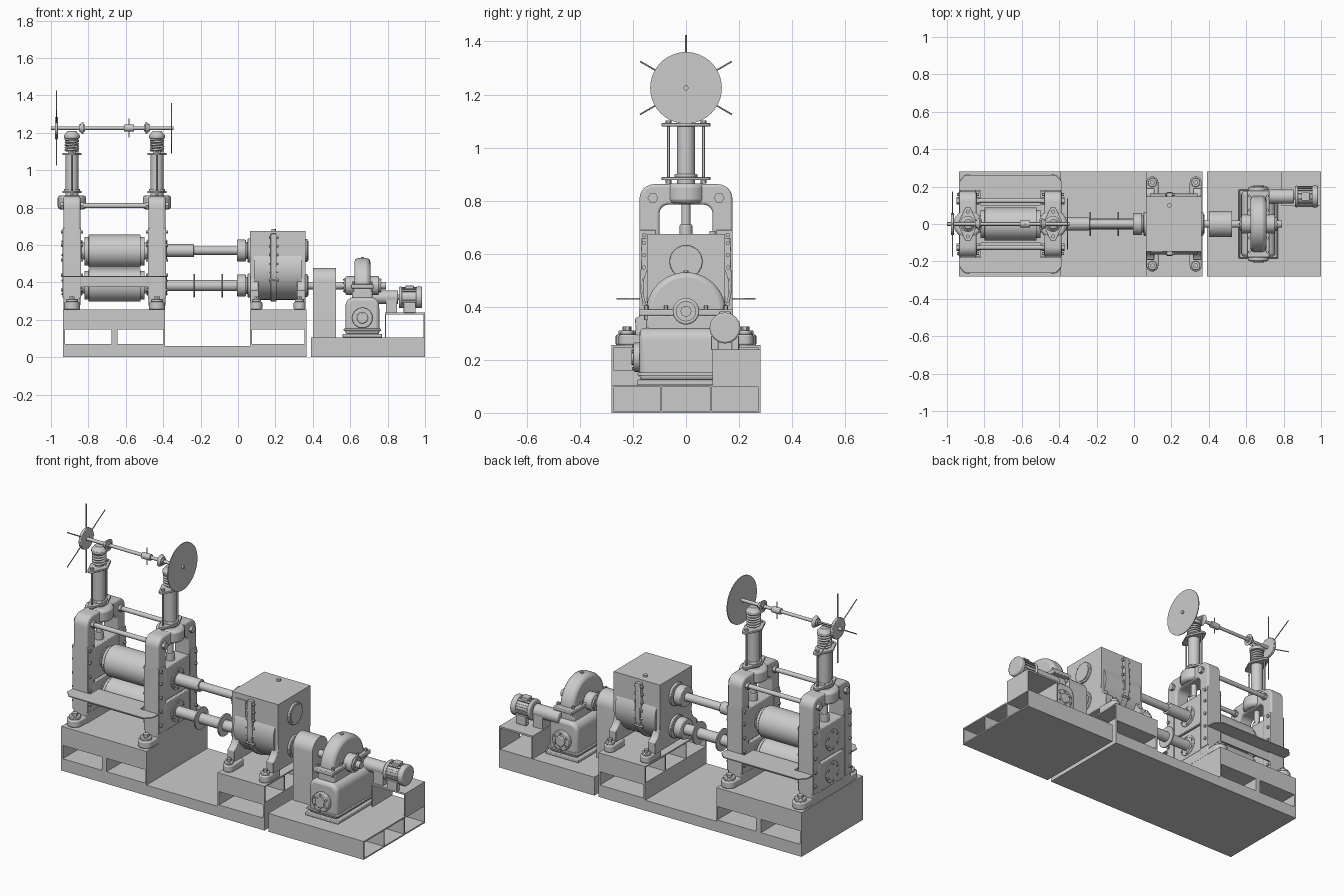
import bpy, bmesh, math
from math import pi, sin, cos, radians
from mathutils import Matrix

if "Cube" in bpy.data.objects:
    bpy.data.objects.remove(bpy.data.objects["Cube"])

ROT = {'X': Matrix.Rotation(pi / 2, 4, 'Y'), 'Y': Matrix.Rotation(-pi / 2, 4, 'X'), 'Z': Matrix()}


def finish(bm, name, bevel=0, segs=2):
    bmesh.ops.recalc_face_normals(bm, faces=bm.faces)
    me = bpy.data.meshes.new(name)
    bm.to_mesh(me)
    bm.free()
    ob = bpy.data.objects.new(name, me)
    bpy.context.collection.objects.link(ob)
    if bevel:
        m = ob.modifiers.new("round", 'BEVEL')
        m.width, m.segments, m.limit_method, m.angle_limit = bevel, segs, 'ANGLE', radians(40)
    return ob


def box(name, x0, x1, y0, y1, z0, z1, bevel=0):
    bm = bmesh.new()
    m = Matrix.Translation(((x0 + x1) / 2, (y0 + y1) / 2, (z0 + z1) / 2)) @ Matrix.Diagonal((x1 - x0, y1 - y0, z1 - z0, 1))
    bmesh.ops.create_cube(bm, size=1, matrix=m)
    return finish(bm, name, bevel)


def cyl(name, axis, a, b, c, r, r2=None, n=32, bevel=0):
    """Cylinder or cone along axis from a to b; c holds the other two coordinates in order."""
    pos = list(c)
    pos.insert('XYZ'.index(axis), (a + b) / 2)
    bm = bmesh.new()
    bmesh.ops.create_cone(bm, cap_ends=True, segments=n, radius1=r, radius2=r if r2 is None else r2,
                          depth=b - a, matrix=Matrix.Translation(pos) @ ROT[axis])
    return finish(bm, name, bevel)


def prism(name, axis, a, b, pts, bevel=0, segs=2):
    """Extrude a 2D outline along axis from a to b."""
    bm = bmesh.new()
    i = 'XYZ'.index(axis)
    vs = []
    for p in pts:
        q = list(p)
        q.insert(i, a)
        vs.append(bm.verts.new(q))
    f = bm.faces.new(vs)
    ext = bmesh.ops.extrude_face_region(bm, geom=[f])['geom']
    d = [0, 0, 0]
    d[i] = b - a
    bmesh.ops.translate(bm, vec=d, verts=[v for v in ext if isinstance(v, bmesh.types.BMVert)])
    return finish(bm, name, bevel, segs)


def arc(cx, cy, r, a0, a1, n=8):
    return [(cx + r * cos(radians(a0 + (a1 - a0) * i / n)), cy + r * sin(radians(a0 + (a1 - a0) * i / n))) for i in range(n + 1)]


def bolt_ring(name, axis, a, b, c, R, n, r=0.007):
    for i in range(n):
        t = 2 * pi * (i + .5) / n
        cyl(name, axis, a, b, (c[0] + R * cos(t), c[1] + R * sin(t)), r, n=6)


def foot(name, x, s, w):
    """Rounded foot pad with hold-down boss and nut on side s."""
    pts = [(x - w, s * .13), (x + w, s * .13)] + arc(x, s * .222, w, 0, s * 180, 12)
    prism(name, 'Z', .255, .295, pts, .006)
    cyl(name + "_boss", 'Z', .295, .31, (x, s * .222), w * .75, bevel=.003)
    cyl(name + "_nut", 'Z', .31, .325, (x, s * .222), w * .4, n=6)


# main bed: deck, mill pedestal with two windows, gearbox pedestal with hollow top
box("bed_deck", -.935, .365, -.28, .28, 0, .06)
box("mill_pedestal_bottom", -.935, -.39, -.28, .28, .058, .07)
box("mill_pedestal_top", -.935, -.39, -.28, .28, .147, .255)
for x0, x1 in ((-.935, -.925), (-.675, -.645), (-.397, -.39)):
    box("mill_pedestal_wall", x0, x1, -.28, .28, .07, .147)
box("gear_pedestal_bottom", .065, .365, -.28, .28, .058, .07)
for x0, x1 in ((.065, .075), (.355, .365)):
    box("gear_pedestal_wall", x0, x1, -.28, .28, .07, .147)
box("gear_pedestal_shelf", .065, .365, -.28, .28, .147, .16)
box("gear_pedestal_top", .065, .365, -.28, .28, .247, .255)
for y in (-.276, -.095, .095, .276):
    box("gear_pedestal_rib", .065, .365, y - .004, y + .004, .16, .247)

# drive bed with end pockets, and open motor stand
box("drive_bed_bottom", .39, 1, -.28, .28, 0, .008)
box("drive_bed_top", .39, 1, -.28, .28, .098, .106)
box("drive_bed_end", .39, .4, -.28, .28, .008, .098)
for y in (-.277, -.093, .093, .277):
    box("drive_bed_rib", .4, 1, y - .003, y + .003, .008, .098)
box("motor_stand_top", .785, 1, .1, .28, .228, .238)
for x in (.785, .993):
    box("motor_stand_wall", x, x + .007, .1, .28, .106, .228)

# roll housings, each with chocks, screw, column, spring and bevel gears
frame = ([(-.175, .27)] + arc(-.12, .807, .055, 180, 90) + arc(.12, .807, .055, 90, 0) + [(.175, .27), (.1, .27)]
         + arc(.065, .75, .035, 0, 90) + arc(-.065, .75, .035, 90, 180) + [(-.1, .27)])
oblong = arc(0, .072, .02, 20, 160, 6) + arc(0, 0, .05, 145, 215, 6) + arc(0, -.072, .02, 200, 340, 6) + arc(0, 0, .05, -35, 35, 6)
for x, s in ((-.888, -1), (-.433, 1)):
    prism("roll_housing", 'X', x - .045, x + .045, frame, .01, 3)
    box("housing_sill", x - .044, x + .044, -.17, .17, .255, .31)
    cyl("housing_crown", 'Z', .79, .865, (x, 0), .076, bevel=.015)
    for y in (-1, 1):
        foot("housing_foot", x, y, .043)
        for z in (.36, .44, .52, .6, .67):
            for f in (-1, 1):
                cyl("liner_bolt", 'X', x + f * .05 - .008, x + f * .05 + .008, (y * .158, z), .009, n=6)
        box("housing_liner", x - .049, x + .049, y * .145 - .03, y * .145 + .03, .315, .69, .003)
        for f in (-1, 1):
            cyl("tie_rod_nut", 'X', x + f * .052 - .01, x + f * .052 + .01, (y * .125, .81), .02, n=6)
        cyl("column_rod", 'Z', .87, 1.1, (x, y * .066), .005, n=12)
        for z in (.865, 1.09):
            cyl("column_rod_nut", 'Z', z, z + .012, (x, y * .066), .011, n=6)
    for z0, z1, zc in ((.31, .47, .385), (.482, .67, .57)):
        box("roll_chock", x - .046, x + .046, -.115, .115, z0, z1, .004)
        cyl("chock_cover", 'X', x - .05, x + .05, (0, zc), .06, bevel=.003)
        bolt_ring("chock_bolt", 'X', x - .056, x + .056, (0, zc), .048, 6, .006)
    cyl("screw", 'Z', .7, .8, (x, 0), .017)
    cyl("screw_foot", 'Z', .665, .71, (x, 0), .024, bevel=.004)
    cyl("column", 'Z', .86, 1.09, (x, 0), .034)
    cyl("column_collar", 'Z', .885, .9, (x, 0), .043, bevel=.003)
    for z in (.877, 1.08):
        prism("column_flange", 'Z', z, z + .012, [(x + u, v) for u, v in oblong], .002)
    cyl("spring_core", 'Z', 1.09, 1.2, (x, 0), .022)
    cu = bpy.data.curves.new("spring", 'CURVE')
    cu.dimensions, cu.bevel_depth, cu.bevel_resolution = '3D', .006, 2
    sp = cu.splines.new('POLY')
    sp.points.add(120)
    for i, p in enumerate(sp.points):
        t = i / 24 * 2 * pi
        p.co = (x + .033 * cos(t), .033 * sin(t), 1.1 + .07 * i / 120, 1)
    bpy.context.collection.objects.link(bpy.data.objects.new("spring", cu))
    cyl("spring_cap", 'Z', 1.17, 1.19, (x, 0), .042, bevel=.004)
    cyl("screw_gear", 'Z', 1.19, 1.208, (x, 0), .038, .024)
    gx = x - s * .054
    cyl("shaft_gear", 'X', gx - .008, gx + .008, (0, 1.225), *((.034, .024) if s > 0 else (.024, .034)))
    cyl("shaft_gear_collar", 'X', gx - .016, gx + .016, (0, 1.225), .018)
for y in (-.125, .125):
    cyl("tie_rod", 'X', -.86, -.46, (y, .81), .013)

# screw-down shaft, spoked wheel, dial disc, clutch
cyl("adjusting_shaft", 'X', -1, -.345, (0, 1.225), .0095)
cyl("spoke_hub", 'X', -.979, -.963, (0, 1.225), .06, bevel=.003)
for i in range(6):
    sp = cyl("wheel_spoke", 'Z', .03, .2, (0, 0), .003, n=8)
    sp.matrix_world = Matrix.Translation((-.971, 0, 1.225)) @ Matrix.Rotation(i * pi / 3, 4, 'X')
cyl("dial_disc", 'X', -.359, -.354, (0, 1.225), .135, n=64)
cyl("clutch_sleeve", 'X', -.61, -.555, (0, 1.225), .018, bevel=.003)
cyl("clutch_handle", 'Z', 1.175, 1.275, (-.583, 0), .0025, n=8)

# rolls and work tables
for z in (.385, .567):
    cyl("roll_body", 'X', -.8, -.52, (0, z), .088, n=64, bevel=.004)
    cyl("roll_shoulder", 'X', -.82, -.5, (0, z), .076, n=48)
    cyl("roll_neck", 'X', -.92, -.38, (0, z), .045)
for s in (-1, 1):
    prism("work_table", 'Z', .428, .434, [(-.935, s * .18), (-.935, s * .225), (-.9, s * .262), (-.42, s * .262), (-.385, s * .225),
          (-.385, s * .18), (-.5, s * .18), (-.5, s * .1), (-.82, s * .1), (-.82, s * .18)])
    box("table_apron", -.86, -.46, s * .17 - .004, s * .17 + .004, .375, .43)

# drive spindles
cyl("upper_spindle_sleeve", 'X', -.4, -.235, (0, .57), .034, bevel=.003)
cyl("upper_spindle", 'X', -.24, .02, (0, .57), .023)
cyl("lower_spindle", 'X', -.4, .02, (0, .383), .03)
for x in (-.235, -.085):
    cyl("lower_spindle_flange", 'X', x - .004, x + .004, (0, .383), .063, bevel=.001)
for z in (.57, .383):
    cyl("spindle_coupling", 'X', -.005, .042, (0, z), .058, bevel=.004)
    cyl("spindle_coupling_neck", 'X', .04, .066, (0, z), .045)
    cyl("gearbox_cover_left", 'X', .052, .068, (0, z), .065, bevel=.003)
    cyl("gearbox_cover_right", 'X', .355, .372, (0, z), .062, bevel=.003)
    cyl("gearbox_cap_right", 'X', .37, .376, (0, z), .052)

# pinion gearbox: box top, rounded belly, flared end legs, split flange
box("gearbox_case", .064, .36, -.147, .147, .44, .675)
cyl("gearbox_belly", 'X', .085, .34, (0, .47), .163, n=64)
flare = arc(.215, .42, .068, 180, 250, 8)
leg = ([(-y, z) for y, z in flare[::-1]] + [(-.147, .5), (.147, .5)] + flare + [(.19, .29), (-.19, .29)])
for x0, x1 in ((.065, .11), (.315, .36)):
    prism("gearbox_leg", 'X', x0, x1, leg, .003)
    for s in (-1, 1):
        foot("gearbox_foot", .098 if x0 < .2 else .33, s, .032)
belt = [(-.168, .66), (.168, .66)] + arc(0, .47, .172, 0, -180, 24)
prism("gearbox_split_flange", 'X', .175, .207, belt, .003)
for s in (-1, 1):
    for i in range(6):
        cyl("split_flange_bolt", 'X', .165, .217, (s * .158, .41 + i * .046), .008, n=6)
box("gearbox_plate", .09, .155, -.152, -.14, .55, .645)
cyl("gearbox_breather", 'Z', .675, .685, (.19, .1), .012, n=16)

# output shaft with arched coupling guard
cyl("output_shaft", 'X', .36, .79, (0, .383), .02)
prism("coupling_guard", 'X', .4, .525, [(-.07, .105)] + arc(0, .408, .07, 180, 0, 20) + [(.07, .105)])

# worm reducer: sump, wheel case, split flange, bearing hubs, worm caps
X = .665
box("reducer_base", X - .105, X + .105, -.185, .185, .105, .125, .004)
sump = [(X - .092, .12)] + arc(X - .045, .275, .045, 180, 90) + arc(X + .045, .275, .045, 90, 0) + [(X + .092, .12)]
prism("reducer_sump", 'Y', -.175, .175, sump, .018, 3)
box("reducer_sump_band", X - .1, X + .1, -.182, .182, .14, .152, .003)
cyl("worm_wheel_case", 'X', X - .043, X + .043, (0, .38), .15, n=64, bevel=.02)
box("reducer_neck", X - .055, X + .055, -.15, .15, .29, .375, .012)
box("reducer_split_flange", X - .06, X + .06, -.178, .178, .367, .39, .004)
for s in (-1, 1):
    for x in (-.048, .048):
        for y in (.075, .15):
            cyl("reducer_bolt", 'Z', .35, .405, (X + x, s * y), .008, n=6)
    cyl("reducer_hub", 'X', X + s * .06 - .03, X + s * .06 + .03, (0, .383), .05, bevel=.006)
    cyl("reducer_hub_cap", 'X', X + s * .093 - .006, X + s * .093 + .006, (0, .383), .038)
    bolt_ring("hub_bolt", 'X', X + s * .095 - .008, X + s * .095 + .008, (0, .383), .031, 6, .005)
    cyl("worm_flange", 'Y', s * .185 - .012, s * .185 + .012, (X, .21), .055, bevel=.004)
    cyl("worm_cap", 'Y', s * .198 - .008, s * .198 + .008, (X, .21), .03, bevel=.004)
    bolt_ring("worm_cap_bolt", 'Y', s * .198 - .005, s * .198 + .005, (X, .21), .043, 6, .006)
cyl("oil_plug", 'Z', .525, .536, (X, 0), .01, n=6)

# motor with fins, terminal box, feet and long coupling cover
mc = (.147, .32)
cyl("coupling_cover", 'X', .69, .855, mc, .037, bevel=.004)
box("coupling_bracket", .79, .85, .112, .182, .235, .32)
cyl("motor_shaft", 'X', .84, .87, mc, .015)
cyl("motor_body", 'X', .87, .965, mc, .05)
for i in range(20):
    t = i * pi / 10
    fin = box("motor_fin", .878, .955, -.0015, .0015, .046, .056)
    fin.matrix_world = Matrix.Translation((0, *mc)) @ Matrix.Rotation(t, 4, 'X')
for x0, x1 in ((.86, .878), (.952, .985)):
    cyl("motor_end_bell", 'X', x0, x1, mc, .058, bevel=.007)
box("motor_terminal_box", .895, .94, .125, .169, .36, .383, .003)
for s in (-1, 1):
    box("motor_foot", .885, .95, mc[0] + s * .038 - .014, mc[0] + s * .038 + .014, .237, .29, .003)

# smooth shading with sharp edges kept
bpy.ops.object.select_all(action='DESELECT')
for ob in bpy.data.objects:
    if ob.type == 'MESH':
        ob.select_set(True)
        bpy.context.view_layer.objects.active = ob
bpy.ops.object.shade_smooth_by_angle(angle=radians(35))
